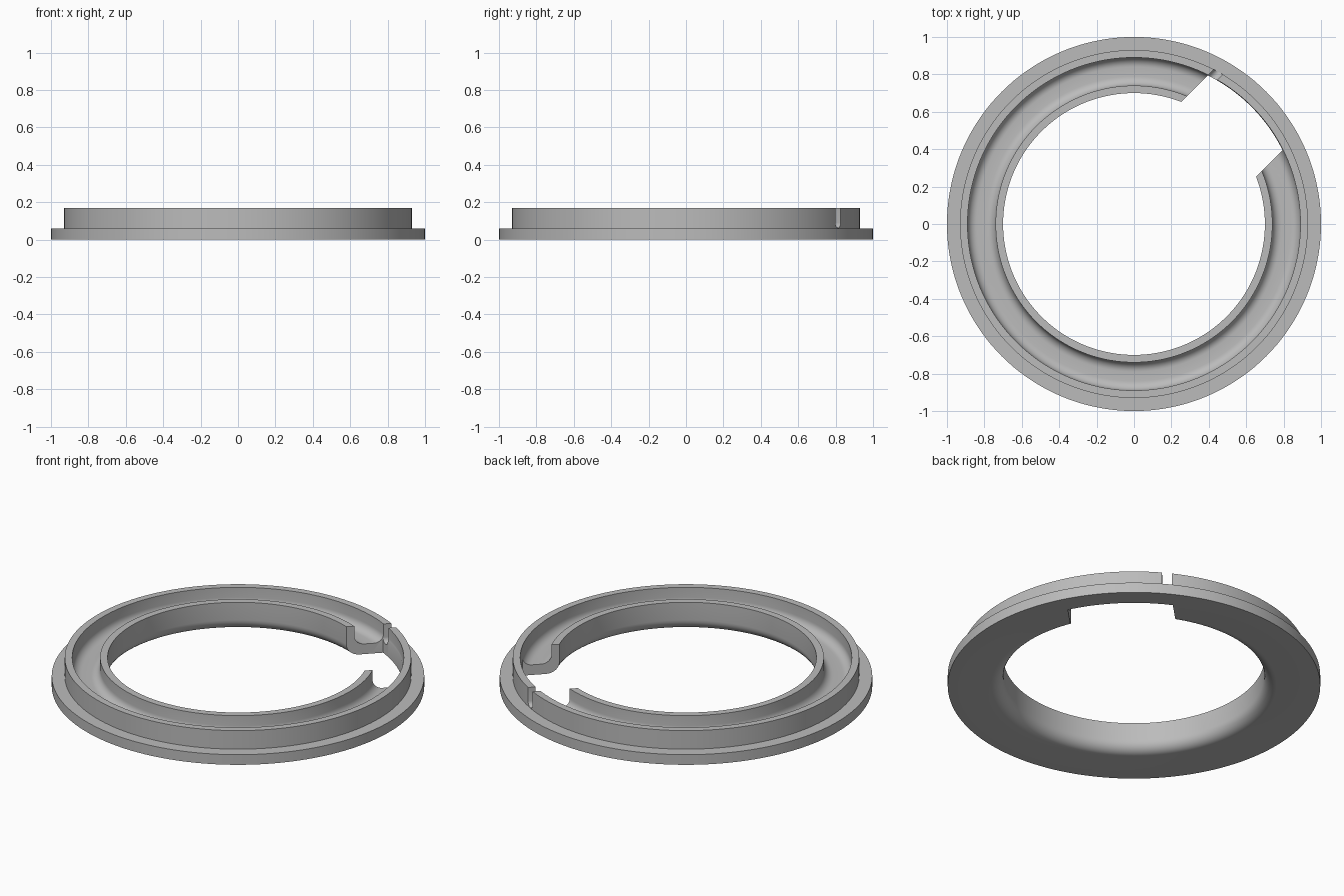
import bpy, bmesh, math
from mathutils import Matrix, Vector

if "Cube" in bpy.data.objects:
    bpy.data.objects.remove(bpy.data.objects["Cube"])

SEG = 144
grey = bpy.data.materials.new("plain grey")
grey.diffuse_color = (0.5, 0.5, 0.5, 1)
grey.use_nodes = True
grey.node_tree.nodes["Principled BSDF"].inputs["Base Color"].default_value = grey.diffuse_color


def fillet(cx, cz, r, start, end, n=8):
    """Points of a rounded corner in the profile, angles in degrees."""
    return [(cx + r * math.cos(math.radians(start + (end - start) * i / n)),
             cz + r * math.sin(math.radians(start + (end - start) * i / n)))
            for i in range(n + 1)]


def make_object(name, bm):
    bmesh.ops.recalc_face_normals(bm, faces=bm.faces)
    mesh = bpy.data.meshes.new(name)
    bm.to_mesh(mesh)
    bm.free()
    mesh.materials.append(grey)
    ob = bpy.data.objects.new(name, mesh)
    bpy.context.collection.objects.link(ob)
    return ob


def prism(name, points, direction):
    """Extrude a closed outline, then turn it to the slot direction (45 degrees)."""
    bm = bmesh.new()
    face = bm.faces.new([bm.verts.new(p) for p in points])
    new = bmesh.ops.extrude_face_region(bm, geom=[face])["geom"]
    bmesh.ops.translate(bm, vec=Vector(direction),
                        verts=[g for g in new if isinstance(g, bmesh.types.BMVert)])
    bmesh.ops.rotate(bm, verts=bm.verts, matrix=Matrix.Rotation(math.pi / 4, 3, 'Z'))
    ob = make_object(name, bm)
    ob.hide_render = True
    return ob


# Flanged ring with a rounded channel, turned from one profile
profile = [(1, 0), (1, 0.06), (0.93, 0.06), (0.93, 0.17), (0.89, 0.17)]
profile += fillet(0.84, 0.11, 0.05, 0, -90)
profile += fillet(0.79, 0.11, 0.05, 270, 180)
profile += [(0.74, 0.17), (0.70, 0.17)]
profile += fillet(0.765, 0.065, 0.065, 180, 270)

bm = bmesh.new()
rows = []
for i in range(SEG):
    a = 2 * math.pi * i / SEG
    rows.append([bm.verts.new((r * math.cos(a), r * math.sin(a), z)) for r, z in profile])
n = len(profile)
for i in range(SEG):
    p, q = rows[i], rows[(i + 1) % SEG]
    for j in range(n):
        k = (j + 1) % n
        bm.faces.new((p[j], q[j], q[k], p[k]))
ring = make_object("flanged_ring", bm)

# Wide opening through the channel and inner wall, ending at the outer wall
half, reach = 0.283, 0.887
sweep = math.asin(half / reach)
outline = [(0.4, -half, -0.1)]
for i in range(25):
    a = -sweep + 2 * sweep * i / 24
    outline.append((reach * math.cos(a), reach * math.sin(a), -0.1))
outline.append((0.4, half, -0.1))
opening = prism("opening_cutter", outline, (0, 0, 0.5))

# Narrow round-bottomed notch in the outer wall, beside the opening
w = 0.027
notch_points = [(0.8, half - w + y, z) for y, z in fillet(0, 0.062 + w, w, 180, 360)]
notch_points += [(0.8, half, 0.3), (0.8, half - 2 * w, 0.3)]
notch = prism("notch_cutter", notch_points, (0.3, 0, 0))

bpy.context.view_layer.objects.active = ring
ring.select_set(True)
for cutter in (opening, notch):
    mod = ring.modifiers.new("cut", 'BOOLEAN')
    mod.operation = 'DIFFERENCE'
    mod.solver = 'EXACT'
    mod.object = cutter
    bpy.ops.object.modifier_apply(modifier=mod.name)
    bpy.data.objects.remove(cutter)
bpy.ops.object.shade_smooth_by_angle(angle=math.radians(30))
